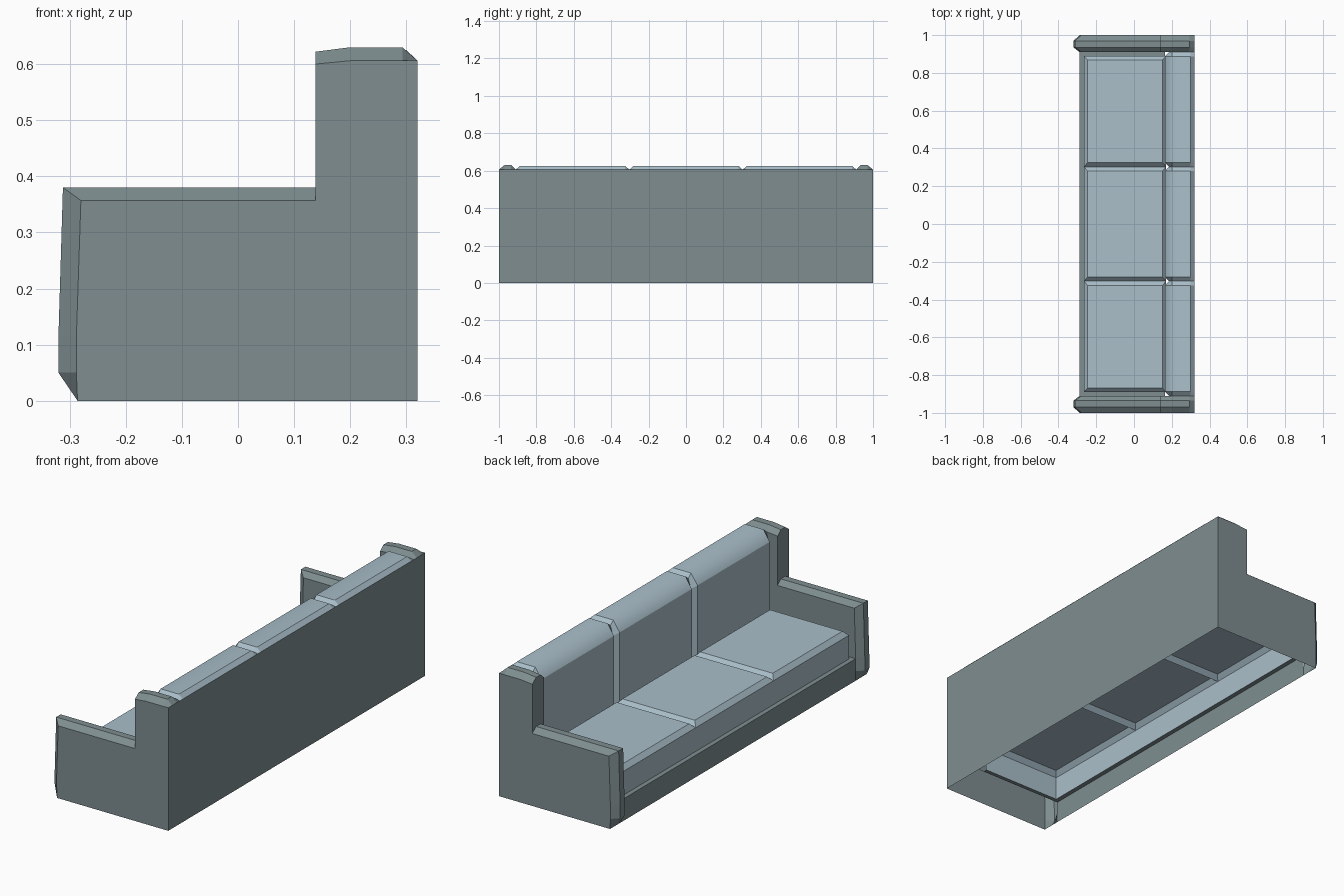
import bpy, bmesh

if "Cube" in bpy.data.objects:
    bpy.data.objects.remove(bpy.data.objects["Cube"])


def material(name, color):
    m = bpy.data.materials.new(name)
    m.diffuse_color = color
    m.use_nodes = True
    m.node_tree.nodes["Principled BSDF"].inputs["Base Color"].default_value = m.diffuse_color
    return m


frame_mat = material("frame_fabric", (0.21, 0.27, 0.28, 1))
cushion_mat = material("cushion_fabric", (0.40, 0.52, 0.59, 1))


def build(name, faces, mat, smooth=()):
    """Make an object from faces given as point lists, welding shared corners."""
    bm = bmesh.new()
    for i, pts in enumerate(faces):
        f = bm.faces.new([bm.verts.new(p) for p in pts])
        f.smooth = i in smooth
    bmesh.ops.remove_doubles(bm, verts=bm.verts, dist=1e-4)
    bmesh.ops.recalc_face_normals(bm, faces=bm.faces)
    me = bpy.data.meshes.new(name)
    bm.to_mesh(me)
    bm.free()
    me.materials.append(mat)
    ob = bpy.data.objects.new(name, me)
    bpy.context.collection.objects.link(ob)
    return ob


def at(profile, y):
    return [(x, y, z) for x, z in profile]


def loft(sections):
    """Quads joining consecutive open sections."""
    out = []
    for a, b in zip(sections, sections[1:]):
        for i in range(len(a) - 1):
            out.append([a[i], a[i + 1], b[i + 1], b[i]])
    return out


# Arms: stepped side profile with a chamfered raised middle, open underneath
edge = [(-.286, 0), (-.288, .05), (-.288, .115), (-.28, .357), (.138, .357),
        (.138, .60), (.2, .606), (.293, .606), (.32, .606), (.32, 0)]
crown = [(-.286, 0), (-.32, .05), (-.32, .115), (-.312, .38), (.138, .38),
         (.138, .622), (.2, .63), (.293, .63), (.32, .606), (.32, 0)]
for s, side in ((-1, "right"), (1, "left")):
    sections = [at(edge, s), at(crown, s * .97), at(crown, s * .935), at(edge, s * .91)]
    inner = at([(-.288, .11)] + edge[2:9] + [(.32, .11)], s * .91)
    build(side + "_arm", loft(sections) + [sections[0], inner], frame_mat)

# Base front with a narrow ledge round the seat, and the back panel
base = [(-.286, 0), (-.288, .11), (-.265, .11)]
faces = loft([at(base, -.91), at(base, .91)])
for s in (-1, 1):
    ledge = [(-.265, .11), (.165, .11)]
    faces += loft([at(ledge, s * .89), at(ledge, s * .91)])
build("base_front", faces, frame_mat)
back = [(.32, 0), (.32, .606)]
build("back_panel", loft([at(back, -.91), at(back, .91)]), frame_mat)


# Seat cushions: bevelled tops over a common front, open underneath
def ring(x0, x1, y0, y1, z):
    return [(x0, y0, z), (x1, y0, z), (x1, y1, z), (x0, y1, z), (x0, y0, z)]


cuts = [-.89, -.303, .303, .89]
faces = []
for y0, y1 in zip(cuts, cuts[1:]):
    rim = ring(-.265, .17, y0, y1, .227)
    top = ring(-.245, .15, y0 + .022, y1 - .022, .25)
    faces += loft([rim, top]) + [top[:4]]
wall = [(-.265, .11), (-.265, .227)]
faces += [[(-.265, a, .11), (-.265, b, .11), (-.265, b, .227), (-.265, a, .227)]
          for a, b in zip(cuts, cuts[1:])]
for y in (-.89, .89):
    faces.append([(-.265, y, .11), (.17, y, .11), (.17, y, .227), (-.265, y, .227)])
build("seat_cushions", faces, cushion_mat)

# Back cushions: puffed profile narrowing into the grooves between them
groove = [(.185, .225), (.185, .56), (.2, .606), (.3, .606), (.32, .606)]
puff = [(.165, .225), (.165, .573), (.2, .625), (.3, .625), (.32, .606)]
cuts = [-.91, -.303, .303, .91]
for i, (y0, y1) in enumerate(zip(cuts, cuts[1:])):
    sections = [at(groove, y0), at(puff, y0 + .022), at(puff, y1 - .022), at(groove, y1)]
    build("back_cushion_%d" % (i + 1), loft(sections), cushion_mat, smooth=(5, 6))
